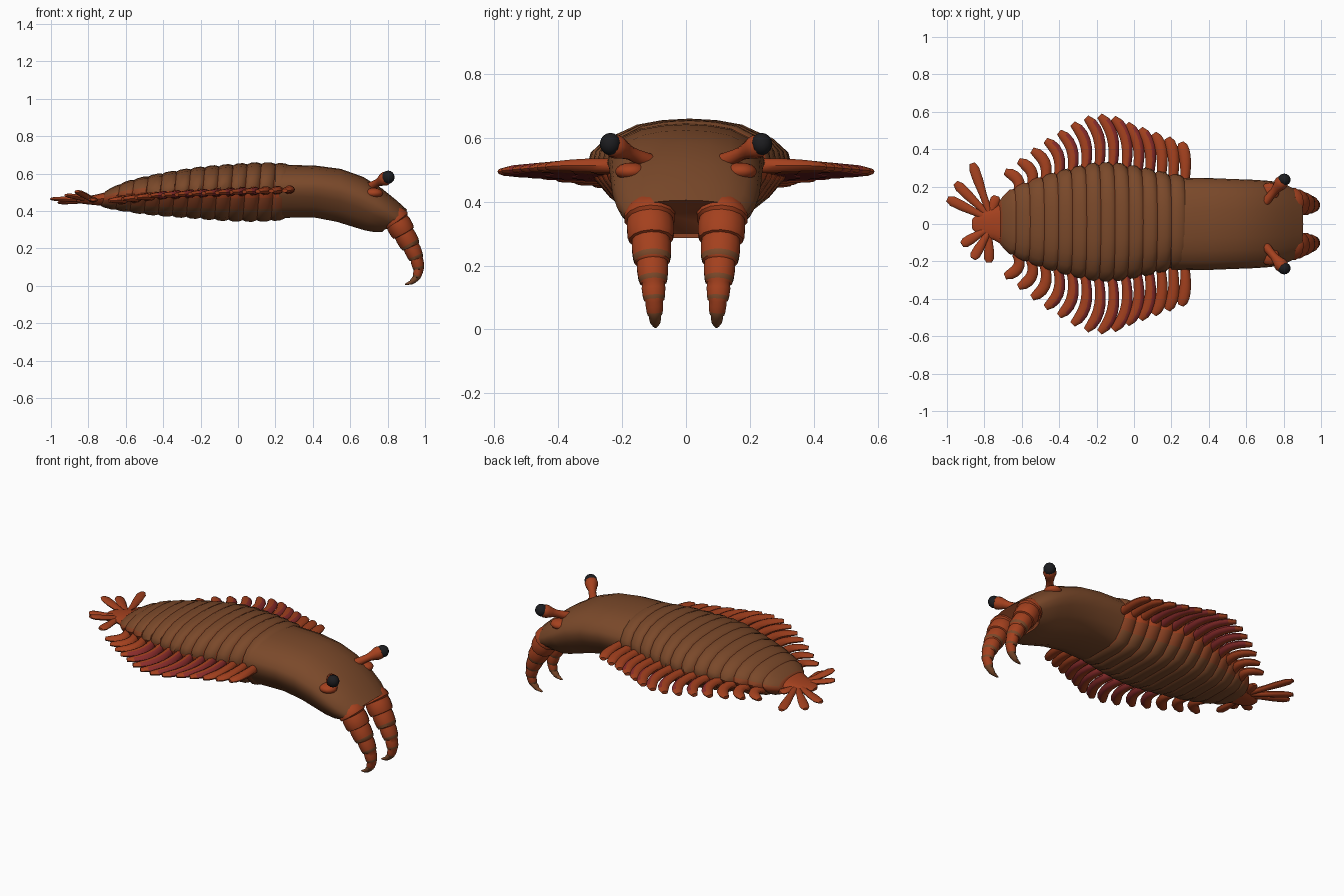
import bpy, bmesh, math
from mathutils import Vector

cube = bpy.data.objects.get("Cube")
if cube:
    bpy.data.objects.remove(cube)


def material(name, rgb):
    m = bpy.data.materials.new(name)
    m.use_nodes = True
    m.diffuse_color = (*rgb, 1)
    bsdf = m.node_tree.nodes["Principled BSDF"]
    bsdf.inputs["Base Color"].default_value = (*rgb, 1)
    bsdf.inputs["Roughness"].default_value = 0.8
    return m


BROWN = material("shell brown", (0.195, 0.066, 0.023))
RUST = material("rust", (0.26, 0.055, 0.017))
ORANGE = material("burnt orange", (0.37, 0.052, 0.013))
RED = material("dark red", (0.26, 0.026, 0.025))
BLACK = material("eye black", (0.012, 0.012, 0.014))
made = []


def finish(name, bm, mats):
    mesh = bpy.data.meshes.new(name)
    bm.to_mesh(mesh)
    bm.free()
    for m in mats:
        mesh.materials.append(m)
    ob = bpy.data.objects.new(name, mesh)
    bpy.context.collection.objects.link(ob)
    made.append(ob)


def loft(name, rings, mats, rule=lambda k, c: 0):
    """Skin closed rings, cap both ends; rule(ring index, centre) picks the material."""
    bm = bmesh.new()
    loops = [[bm.verts.new(p) for p in ring] for ring in rings]
    n = len(loops[0])
    for k in range(len(loops) - 1):
        for j in range(n):
            f = bm.faces.new((loops[k][j], loops[k][(j + 1) % n],
                              loops[k + 1][(j + 1) % n], loops[k + 1][j]))
            f.material_index = rule(k, f.calc_center_median())
    for k in (0, len(loops) - 1):
        f = bm.faces.new(loops[k])
        f.material_index = rule(k, f.calc_center_median())
    bmesh.ops.recalc_face_normals(bm, faces=bm.faces)
    finish(name, bm, mats)


def tube(name, path, radii, ref, mats, rule=lambda k, c: 0, n=10):
    """Elliptic tube along a path; radii are (across, along ref)."""
    path, ref, rings = [Vector(p) for p in path], Vector(ref), []
    for i, p in enumerate(path):
        t = path[min(i + 1, len(path) - 1)] - path[max(i - 1, 0)]
        side = t.cross(ref).normalized()
        up = side.cross(t).normalized()
        a, b = radii[i]
        rings.append([p + side * a * math.cos(q) + up * b * math.sin(q)
                      for q in (2 * math.pi * j / n for j in range(n))])
    loft(name, rings, mats, rule)


def ball(name, pos, scale, mat):
    bm = bmesh.new()
    bmesh.ops.create_uvsphere(bm, u_segments=14, v_segments=9, radius=1)
    for v in bm.verts:
        v.co = Vector(pos) + Vector(a * b for a, b in zip(v.co, scale))
    finish(name, bm, [mat])


def interp(table, x):
    """Linear lookup of a row by its first value."""
    x = min(max(x, table[0][0]), table[-1][0])
    for a, b in zip(table, table[1:]):
        if x <= b[0]:
            t = (x - a[0]) / (b[0] - a[0])
            return [p + (q - p) * t for p, q in zip(a[1:], b[1:])]


# Half cross-section shared by head and trunk: (width share, height share)
HALF = [(0, 1), (.3, .97), (.58, .88), (.83, .66), (.97, .38), (1, .12),
        (.93, -.2), (.78, -.58), (.6, -.88), (.35, -1), (0, -1)]
SECTION = HALF + [(-y, v) for y, v in HALF[-2:0:-1]]


def ring(top, bottom, w, s=1.0, yc=0.0):
    top, bottom = Vector(top), Vector(bottom)
    mid, half = (top + bottom) / 2, (top - bottom) / 2
    return [Vector((mid.x + half.x * v * s, yc + y * w * s, mid.y + half.y * v * s))
            for y, v in SECTION]


# Head: smooth hood that bends down towards the mouth
HEAD = [((.2, .648), (.2, .36), .245), ((.3, .646), (.28, .364), .247),
        ((.42, .642), (.41, .365), .245), ((.55, .625), (.53, .342), .24),
        ((.67, .582), (.62, .314), .236), ((.77, .52), (.68, .296), .23),
        ((.85, .455), (.73, .287), .216), ((.905, .405), (.77, .287), .19)]
head = [ring(*h) for h in HEAD]
head.append(ring((.88, .388), (.77, .3), .165))
loft("head", head, [BROWN, RUST], lambda k, c: int(k >= len(HEAD) - 1))

# Trunk: overlapping shell segments (x, top, bottom, half width)
TRUNK = [(-.72, .505, .425, .115), (-.66, .535, .41, .17), (-.6, .56, .4, .2),
         (-.5, .585, .385, .238), (-.4, .605, .375, .267), (-.3, .622, .367, .293),
         (-.2, .636, .36, .312), (-.1, .645, .352, .314), (0, .652, .346, .297),
         (.1, .658, .345, .278), (.2, .656, .347, .254), (.28, .648, .358, .246)]
COUNT, START, PITCH = 13, -.71, .0755


def side_band(k, c):
    """Orange flanks, rust rims, brown back and belly."""
    top, bottom, w = interp(TRUNK, c.x)
    v = (c.z - bottom) / (top - bottom)
    if .34 < v < .62:
        return 2
    return int(k == 0 or k == 4 or .16 < v <= .34 or (c.x < -.5 and .16 < v < .75))


for i in range(COUNT):
    rings = []
    for t, s in ((-.1, .9), (.0, .97), (.22, 1.015), (.65, 1.02), (.93, .975), (1.08, .9)):
        x = START + (i + t) * PITCH
        top, bottom, w = interp(TRUNK, x)
        rings.append(ring((x + .007, top), (x - .018, bottom), w, s, .011))
    loft(f"body_segment_{i + 1:02d}", rings, [BROWN, RUST, ORANGE], side_band)

# Side flaps: flat curved blades sweeping towards the tail
TIPS = [(-.69, .28), (-.62, .335), (-.5, .43), (-.37, .51), (-.29, .56), (-.21, .58),
        (-.13, .575), (-.03, .53), (.1, .485), (.25, .435)]
FLAP_Z = [(-.7, .45), (-.4, .485), (0, .503), (.27, .512)]
FLAP_RADII = [(.024, .024), (.026, .024), (.028, .023), (.03, .021),
              (.031, .019), (.031, .017), (.028, .015), (.017, .01)]
for i in range(14):
    tx = .25 - i * .0723
    ty = interp(TIPS, tx)[0]
    bow = .025 + .05 * min(i / 5, 1)
    rx = tx + bow * .8
    z = interp(FLAP_Z, rx)[0]
    root = Vector((rx, interp(TRUNK, rx)[2] * .85, z))
    tip = Vector((tx, ty, z - .003))
    bend = Vector((tx + bow * 1.5, root.y + (ty - root.y) * .7, z + .006))
    red = -.5 < tx < .08
    for side, label in ((1, "left"), (-1, "right")):
        path = []
        for k in range(8):
            t = k / 7
            p = root * (1 - t) ** 2 + bend * 2 * t * (1 - t) + tip * t * t
            path.append((p.x, p.y * side, p.z))

        def flap_rule(k, c):
            mid = (path[k][0] + path[min(k + 1, 7)][0]) / 2
            return int(red and k <= 5 and c.x > mid + .002)

        tube(f"{label}_flap_{i + 1:02d}", path, FLAP_RADII, (0, 0, 1), [ORANGE, RED], flap_rule)

# Tail stub and its fan of blades
stub = [(-.69, .505, .425, .12), (-.75, .49, .43, .085), (-.8, .48, .435, .075),
        (-.84, .475, .44, .055), (-.865, .465, .45, .025)]
loft("tail_stub", [ring((x, t), (x, b), w) for x, t, b, w in stub], [ORANGE])
FAN = [(-.865, .325, .455), (-.955, .22, .445), (-.998, .135, .465), (-.92, -.11, .485),
       (-.86, -.185, .505), (-.775, -.205, .46), (-.735, .15, .46)]
for i, tip in enumerate(FAN):
    tip = Vector(tip)
    root = Vector((-.775, tip.y * .2, .46))
    path = [root.lerp(tip, t) for t in (0, .35, .65, .88, 1)]
    tube(f"tail_blade_{i + 1}", path, [(.018, .015), (.02, .015), (.027, .014),
                                       (.027, .012), (.015, .007)], (0, 0, 1), [ORANGE])

# Claws: ridged horns curling under (x, z, radius)
CLAW = [(.82, .385, .072), (.85, .345, .079), (.887, .28, .067), (.926, .21, .054),
        (.955, .145, .041), (.967, .09, .031), (.955, .045, .022), (.928, .019, .014),
        (.895, .008, .004)]
for side, label in ((1, "left"), (-1, "right")):
    path, radii = [], []
    for a, b in zip(CLAW, CLAW[1:]):
        for t, s in ((0, .9), (.3, 1.0), (.75, 1.06), (.97, 1.03)):
            x, z, r = (p + (q - p) * t for p, q in zip(a, b))
            path.append((x, side * (.115 - .02 * (1 - z / .385)), z))
            radii.append((r * s * .9, r * s))
    path.append((.893, side * .096, .008))
    radii.append((.002, .002))
    tube(f"{label}_claw", path, radii, (0, 1, 0), [ORANGE, BROWN],
         lambda k, c: int(k >= 22 or (k > 6 and k % 4 == 2)), 14)

    # Eye: black cap set in a flared stalk rising from a coloured socket
    base, end = Vector((.70, side * .115, .525)), Vector((.797, side * .232, .578))
    tube(f"{label}_eye_stalk", [base.lerp(end, t) for t in (0, .3, .5, .68, .82, .93, 1)],
         [(r, r) for r in (.026, .022, .021, .028, .036, .037, .033)], (0, 0, 1), [ORANGE])
    ball(f"{label}_eye", (.803, side * .237, .581), (.035, .033, .035), BLACK)
    ball(f"{label}_eye_socket", (.725, side * .172, .495), (.052, .05, .028), ORANGE)

# Smooth shading with crisp rims
bpy.ops.object.select_all(action="DESELECT")
for ob in made:
    ob.select_set(True)
bpy.context.view_layer.objects.active = made[0]
bpy.ops.object.shade_smooth_by_angle(angle=math.radians(40))
